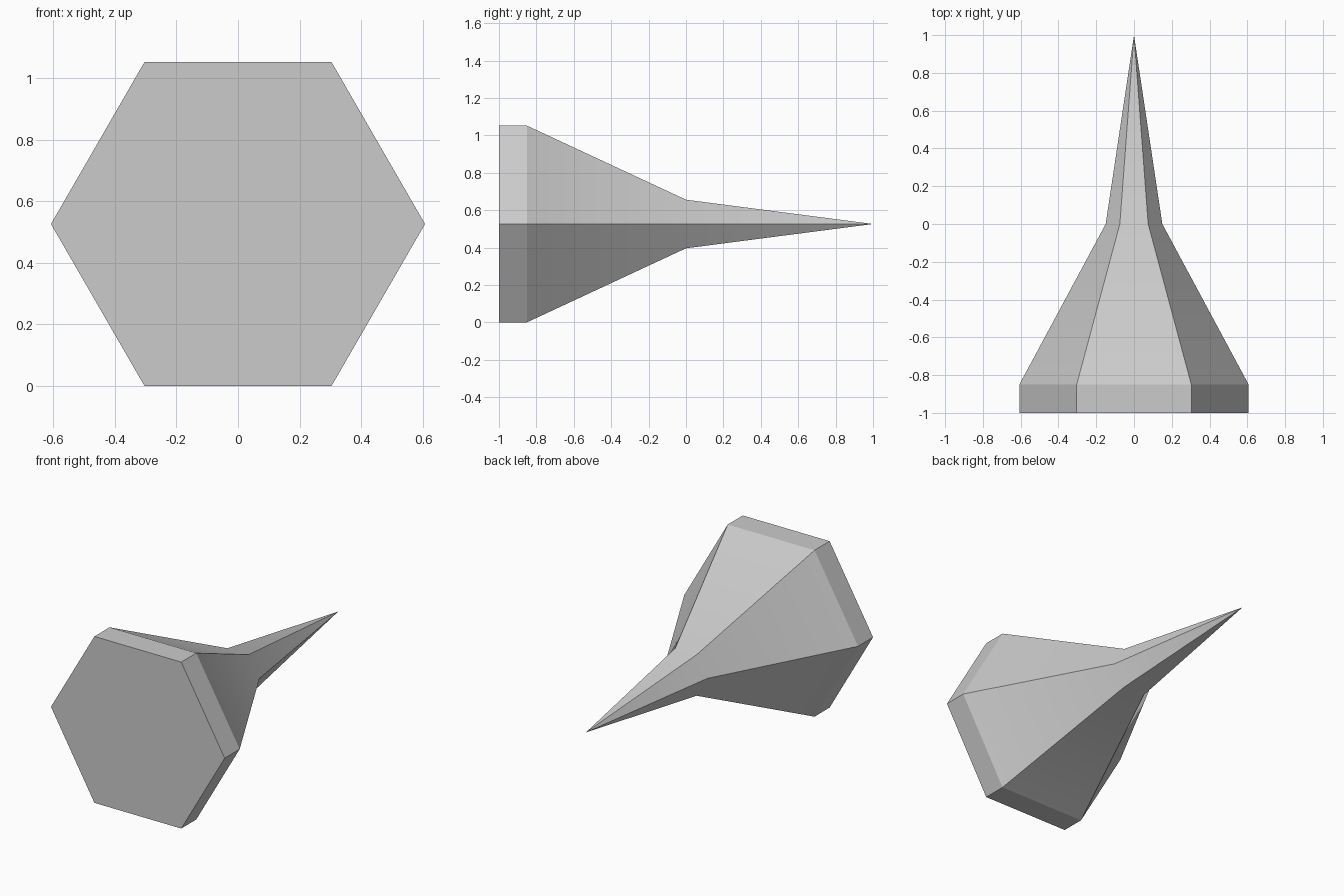
import bpy, bmesh, math

if "Cube" in bpy.data.objects:
    bpy.data.objects.remove(bpy.data.objects["Cube"])

CENTRE_Z = 0.526
# (y, radius) of each hexagonal ring, front to back
RINGS = [(-1.0, 0.607), (-0.85, 0.607), (0.0, 0.15)]
TIP_Y = 1.0

grey = bpy.data.materials.new("light_grey")
grey.diffuse_color = (0.6, 0.6, 0.6, 1)
grey.use_nodes = True
grey.node_tree.nodes["Principled BSDF"].inputs["Base Color"].default_value = grey.diffuse_color

bm = bmesh.new()
# hexagonal rings with corners on the left and right
rings = []
for y, r in RINGS:
    rings.append([bm.verts.new((r * math.cos(i * math.pi / 3), y,
                                CENTRE_Z + r * math.sin(i * math.pi / 3)))
                  for i in range(6)])
tip = bm.verts.new((0, TIP_Y, CENTRE_Z))

# flat front cap, rim and flared body, then the pointed spike
bm.faces.new(rings[0])
for a, b in zip(rings, rings[1:]):
    for i in range(6):
        j = (i + 1) % 6
        bm.faces.new((a[i], a[j], b[j], b[i]))
for i in range(6):
    bm.faces.new((rings[-1][i], rings[-1][(i + 1) % 6], tip))
bmesh.ops.recalc_face_normals(bm, faces=bm.faces)

mesh = bpy.data.meshes.new("hex_spike")
bm.to_mesh(mesh)
bm.free()
mesh.materials.append(grey)
spike = bpy.data.objects.new("hex_spike", mesh)
bpy.context.collection.objects.link(spike)

# soft bend at the neck, crisp rim and side edges
bpy.context.view_layer.objects.active = spike
spike.select_set(True)
bpy.ops.object.shade_smooth_by_angle(angle=math.radians(21))
